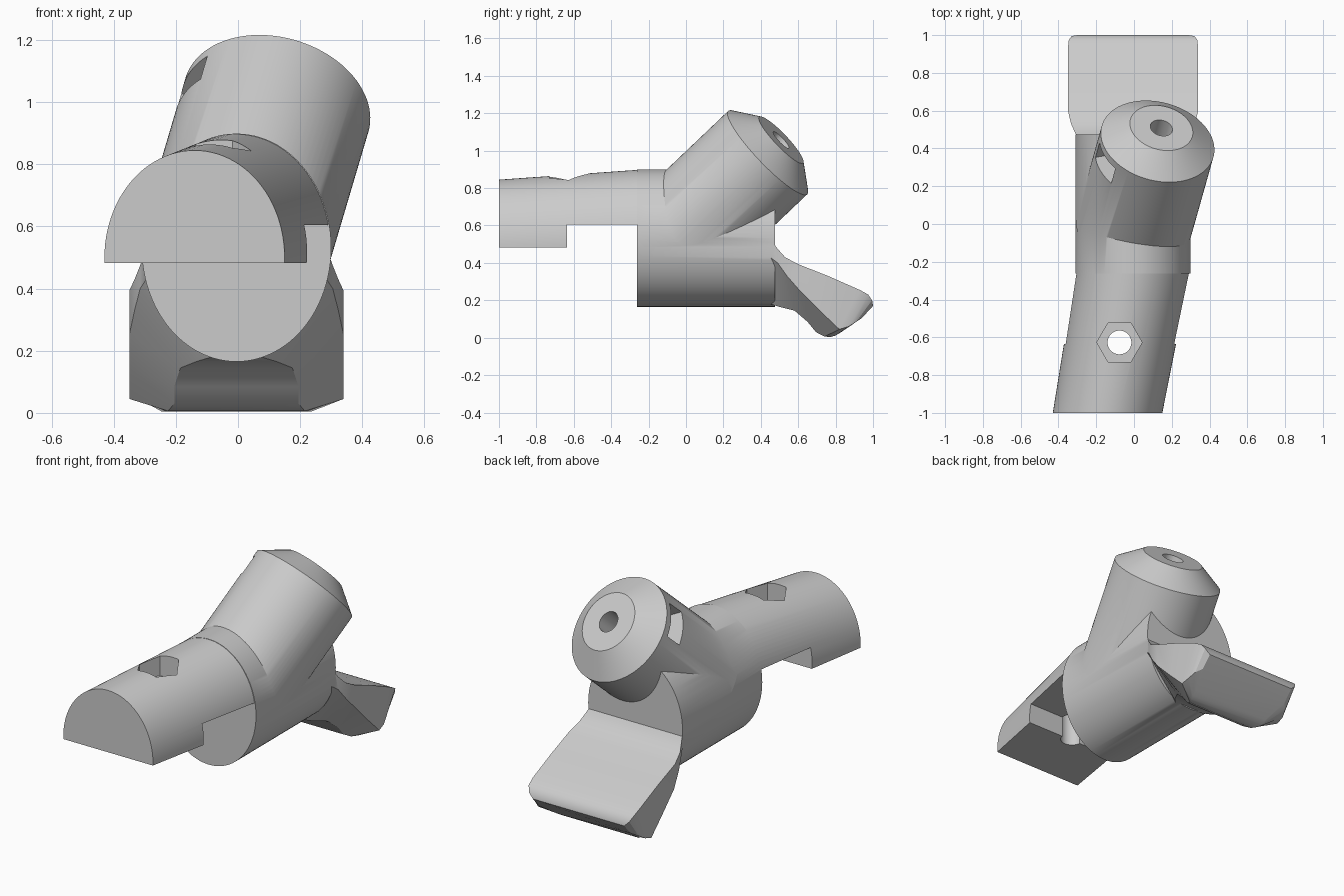
import bpy, bmesh, math
from mathutils import Vector, Matrix

if "Cube" in bpy.data.objects:
    bpy.data.objects.remove(bpy.data.objects["Cube"], do_unlink=True)

grey = bpy.data.materials.new("plain_grey")
grey.use_nodes = True
COLOUR = (0.6, 0.6, 0.6, 1)
grey.diffuse_color = COLOUR
grey.node_tree.nodes["Principled BSDF"].inputs["Base Color"].default_value = COLOUR


def loft(name, rings, matrix=None):
    """Skin a list of equal-length point rings and close both ends."""
    bm = bmesh.new()
    loops = [[bm.verts.new(p) for p in ring] for ring in rings]
    n = len(loops[0])
    for a, b in zip(loops, loops[1:]):
        for i in range(n):
            j = (i + 1) % n
            bm.faces.new((a[i], a[j], b[j], b[i]))
    bm.faces.new(loops[0])
    bm.faces.new(loops[-1])
    bmesh.ops.recalc_face_normals(bm, faces=bm.faces)
    if matrix:
        bm.transform(matrix)
    mesh = bpy.data.meshes.new(name)
    bm.to_mesh(mesh)
    bm.free()
    mesh.materials.append(grey)
    obj = bpy.data.objects.new(name, mesh)
    bpy.context.collection.objects.link(obj)
    return obj


def ellipse(cx, y, cz, rx, rz, n=96):
    angles = [2 * math.pi * i / n for i in range(n)]
    return [(cx + rx * math.cos(t), y, cz + rz * math.sin(t)) for t in angles]


def circle(r, z, n=96):
    angles = [2 * math.pi * i / n for i in range(n)]
    return [(r * math.cos(t), r * math.sin(t), z) for t in angles]


def box(name, lo, hi, matrix=None):
    ring = lambda z: [(lo[0], lo[1], z), (hi[0], lo[1], z), (hi[0], hi[1], z), (lo[0], hi[1], z)]
    return loft(name, [ring(lo[2]), ring(hi[2])], matrix)


def combine(target, tool, operation):
    mod = target.modifiers.new(operation, "BOOLEAN")
    mod.operation, mod.solver, mod.object = operation, "EXACT", tool
    bpy.context.view_layer.update()
    graph = bpy.context.evaluated_depsgraph_get()
    mesh = bpy.data.meshes.new_from_object(target.evaluated_get(graph))
    target.modifiers.clear()
    target.data = mesh
    bpy.data.objects.remove(tool, do_unlink=True)


# Oval body lying front to back
body = loft("pipe_body", [ellipse(-0.005, y, 0.532, 0.305, 0.367) for y in (-0.262, 0.475)])

# Front arm, veering to one side, with a stepped flat underside
arm = loft("front_arm", [ellipse(-0.14, -1, 0.5, 0.29, 0.345),
                         ellipse(-0.005, -0.25, 0.532, 0.304, 0.366)])
combine(arm, box("arm_flat_cutter", (-1, -1.2, -0.5), (1, -0.1, 0.483)), "DIFFERENCE")
combine(arm, box("arm_step_cutter", (-1, -0.635, -0.4), (1, -0.1, 0.605)), "DIFFERENCE")

# Angled branch with a conical cap
axis = Vector((0.2, 0.71, 0.675)).normalized()
out = Vector((-0.88, -0.16, 0.43))
out = (out - axis * out.dot(axis)).normalized()
frame = Matrix((out, axis.cross(out), axis)).transposed().to_4x4()
frame.translation = (0.125, 0.4375, 0.99)
branch = loft("branch", [circle(0.307, -0.66), circle(0.307, 0), circle(0.17, 0.1)], frame)

# Rear paddle: wide above, bevelled to a narrower underside
# Each station: top, crease and bottom as (y, z), then the two half widths
stations = [
    ((0.45, 0.53), (0.45, 0.43), (0.45, 0.18), 0.29, 0.08),
    ((0.49, 0.475), (0.49, 0.40), (0.50, 0.165), 0.31, 0.13),
    ((0.53, 0.43), (0.54, 0.33), (0.58, 0.145), 0.328, 0.18),
    ((0.60, 0.393), (0.61, 0.25), (0.65, 0.085), 0.345, 0.20),
    ((0.76, 0.33), (0.72, 0.14), (0.695, 0.03), 0.345, 0.20),
    ((0.93, 0.255), (0.82, 0.045), (0.74, 0.006), 0.345, 0.22),
    ((0.975, 0.23), (0.87, 0.06), (0.775, 0.004), 0.34, 0.24),
    ((0.995, 0.20), (0.91, 0.085), (0.80, 0.012), 0.325, 0.25),
    ((1.0, 0.17), (0.94, 0.105), (0.83, 0.03), 0.295, 0.25),
]


def section(top, crease, bottom, wide, narrow):
    half = [(wide, top), (wide, crease), (narrow, bottom)]
    right = [(x - 0.005, y, z) for x, (y, z) in half]
    left = [(-x - 0.005, y, z) for x, (y, z) in reversed(half)]
    return right + left


paddle = loft("paddle", [section(*s) for s in stations])

# Join all parts into one solid
for part in (arm, branch, paddle):
    combine(body, part, "UNION")

# Hexagonal nut pocket and bolt hole through the arm
place = Matrix.Translation((-0.077, -0.627, 0))
combine(body, loft("nut_pocket_cutter", [circle(0.12, z, 6) for z in (0.75, 1)], place), "DIFFERENCE")
combine(body, loft("arm_hole_cutter", [circle(0.063, z, 48) for z in (0.3, 1)], place), "DIFFERENCE")

# Bolt hole down the branch and the side slot for its nut
combine(body, loft("branch_hole_cutter", [circle(0.06, z, 48) for z in (-0.35, 0.2)], frame), "DIFFERENCE")
combine(body, box("side_slot_cutter", (-0.1, -0.1, -0.15), (0.5, 0.1, -0.04), frame), "DIFFERENCE")

# Smooth shading with sharp edges kept
bpy.ops.object.select_all(action="DESELECT")
body.select_set(True)
bpy.context.view_layer.objects.active = body
bpy.ops.object.shade_smooth_by_angle(angle=math.radians(30))
